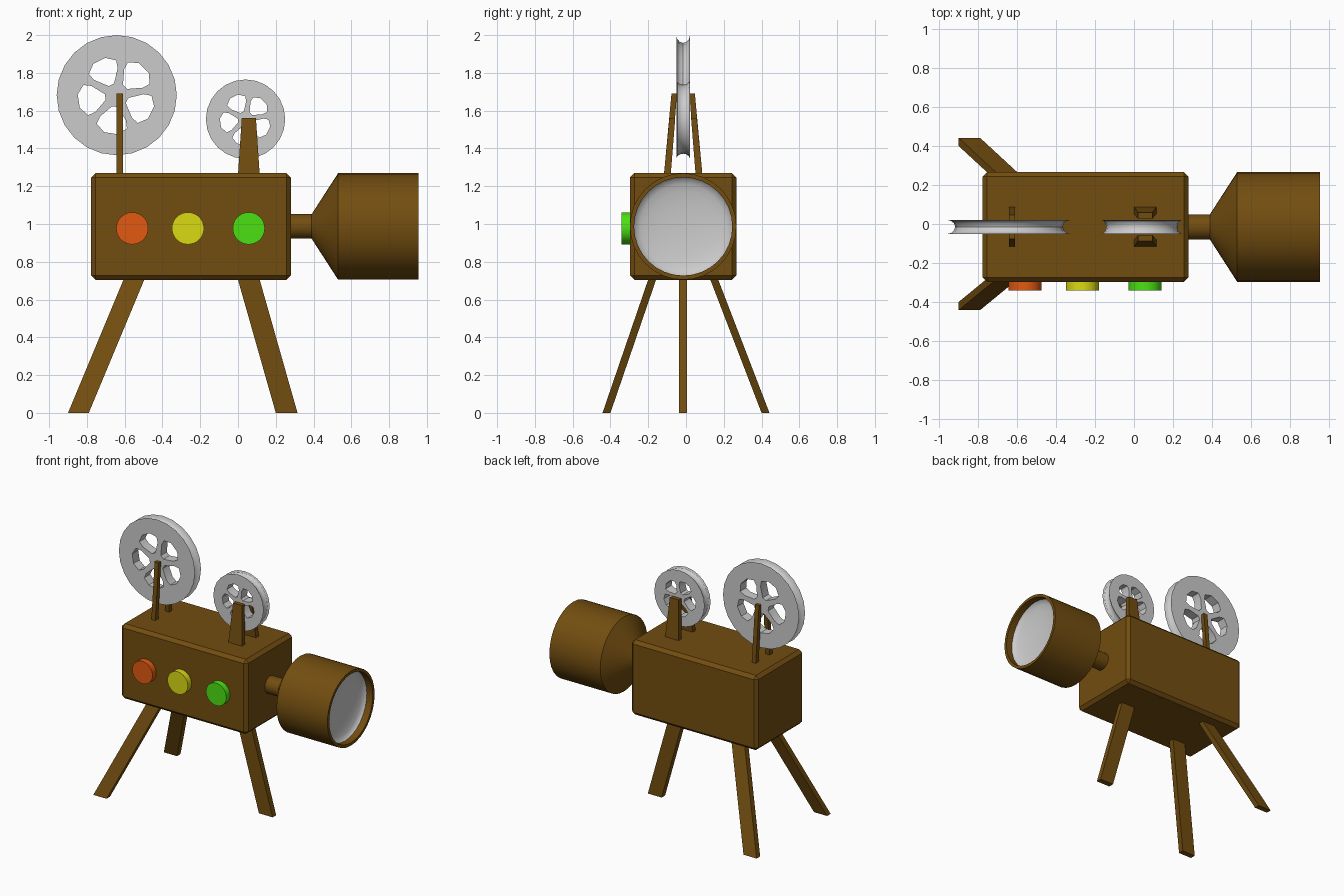
import bpy, bmesh, math
from mathutils import Matrix, Vector

if "Cube" in bpy.data.objects:
    bpy.data.objects.remove(bpy.data.objects["Cube"])

CY = -0.015   # centre plane of the camera body


def material(name, rgb):
    m = bpy.data.materials.new(name)
    m.diffuse_color = (*rgb, 1)
    m.use_nodes = True
    m.node_tree.nodes["Principled BSDF"].inputs["Base Color"].default_value = m.diffuse_color
    return m


BROWN = material("brown", (0.17, 0.075, 0.005))
ORANGE = material("orange", (0.75, 0.10, 0.006))
YELLOW = material("yellow", (0.70, 0.70, 0.006))
GREEN = material("green", (0.07, 0.75, 0.006))


def finish(bm, name, mat=None, smooth=None):
    bmesh.ops.remove_doubles(bm, verts=bm.verts, dist=1e-5)
    bmesh.ops.recalc_face_normals(bm, faces=bm.faces)
    me = bpy.data.meshes.new(name)
    bm.to_mesh(me)
    bm.free()
    ob = bpy.data.objects.new(name, me)
    bpy.context.collection.objects.link(ob)
    if mat:
        me.materials.append(mat)
    if smooth:
        bpy.ops.object.select_all(action='DESELECT')
        ob.select_set(True)
        bpy.context.view_layer.objects.active = ob
        bpy.ops.object.shade_smooth_by_angle(angle=math.radians(smooth))
    return ob


def lathe(name, profile, axis, origin, n, mat=None, smooth=None, closed=False):
    """Spin (along, radius) points around the X or Y axis through origin."""
    bm = bmesh.new()
    u = Vector((1, 0, 0)) if axis == 'X' else Vector((0, 1, 0))
    r = Vector((0, 0, 1))
    vs = [bm.verts.new(Vector(origin) + u * a + r * b) for a, b in profile]
    es = [bm.edges.new(p) for p in zip(vs, vs[1:])]
    if closed:
        es.append(bm.edges.new((vs[-1], vs[0])))
    bmesh.ops.spin(bm, geom=vs + es, cent=origin, axis=u,
                   angle=math.tau, steps=n, use_duplicate=False)
    return finish(bm, name, mat, smooth)


def strut(name, bottom, top, mat=BROWN):
    """Four-sided bar between two horizontal rectangles (x0, x1, y0, y1, z)."""
    bm = bmesh.new()
    rings = []
    for x0, x1, y0, y1, z in (bottom, top):
        rings.append([bm.verts.new((x, y, z)) for x, y in
                      ((x0, y0), (x1, y0), (x1, y1), (x0, y1))])
    a, b = rings
    bm.faces.new(a)
    bm.faces.new(b)
    for i in range(4):
        j = (i + 1) % 4
        bm.faces.new((a[i], a[j], b[j], b[i]))
    return finish(bm, name, mat)


def span(side, near, far):
    return sorted((CY + side * near, CY + side * far))


# Body: chamfered box
bm = bmesh.new()
bmesh.ops.create_cube(bm, size=1, matrix=Matrix.Translation((-0.249, CY, 0.987))
                      @ Matrix.Diagonal((1.058, 0.565, 0.565, 1)))
bmesh.ops.bevel(bm, geom=bm.edges[:], offset=0.024, segments=1, affect='EDGES')
finish(bm, "body", BROWN)

# Lens housing with neck, funnel and hollow mouth
lathe("lens_housing", [(0.27, 0), (0.27, 0.065), (0.39, 0.065), (0.53, 0.282),
                       (0.955, 0.282), (0.955, 0.26), (0.85, 0.26), (0.85, 0)],
      'X', (0, CY, 0.987), 32, BROWN, 30)

# Lens: shallow dish set back inside the mouth
dish = [(0.90 - 0.045 * math.cos(i / 6 * math.pi / 2), 0.26 * math.sin(i / 6 * math.pi / 2))
        for i in range(7)]
lathe("lens", dish, 'X', (0.005, CY, 0.987), 32, None, 40)

# Knobs
for name, x, mat in (("orange_knob", -0.56, ORANGE), ("yellow_knob", -0.265, YELLOW),
                     ("green_knob", 0.057, GREEN)):
    lathe(name, [(-0.342, 0), (-0.342, 0.085), (-0.28, 0.085), (-0.28, 0)],
          'Y', (x, 0, 0.977), 32, mat, 30)

# Tripod legs
strut("front_leg", (0.20, 0.315, CY - 0.021, CY + 0.021, 0),
      (-0.003, 0.112, CY - 0.021, CY + 0.021, 0.715))
for side, name in ((-1, "rear_leg_front_side"), (1, "rear_leg_back_side")):
    lo = (-0.90, -0.79, *sorted((side * 0.40, side * 0.442)), 0)
    strut(name, lo, (-0.602, -0.492, *span(side, 0.140, 0.182), 0.715))

# Reel brackets
for side, tag in ((-1, "front"), (1, "back")):
    strut("large_bracket_" + tag, (-0.643, -0.61, *span(side, 0.066, 0.102), 1.26),
          (-0.643, -0.61, *span(side, 0.033, 0.062), 1.69))
    strut("small_bracket_" + tag, (0.0, 0.115, *span(side, 0.066, 0.102), 1.26),
          (0.02, 0.095, *span(side, 0.042, 0.073), 1.56))


# Reels: grooved disc with five windows cut through
def reel(name, x, z, R):
    w, d = 0.036, 0.13 * R
    groove = [(w * math.cos(i / 6 * math.pi), R - d * math.sin(i / 6 * math.pi))
              for i in range(7)]
    disc = lathe(name, [(w, 0)] + groove + [(-w, 0)], 'Y', (x, CY, z), 24)
    bm = bmesh.new()
    for k in range(5):
        mid = 45 + 72 * k
        pts = [(0.20, 14), (0.45, 29), (0.58, 26), (0.65, 10)]
        pts = pts + [(r, -a) for r, a in reversed(pts)]
        vs = [bm.verts.new((x + R * r * math.cos(math.radians(mid + a)), CY - 0.1,
                            z + R * r * math.sin(math.radians(mid + a)))) for r, a in pts]
        f = bm.faces.new(vs)
        ext = bmesh.ops.extrude_face_region(bm, geom=[f], use_keep_orig=True)
        bmesh.ops.translate(bm, vec=(0, 0.2, 0),
                            verts=[g for g in ext["geom"] if isinstance(g, bmesh.types.BMVert)])
    cutter = finish(bm, name + "_cutter")
    mod = disc.modifiers.new("windows", 'BOOLEAN')
    mod.operation, mod.object, mod.solver = 'DIFFERENCE', cutter, 'EXACT'
    bpy.ops.object.select_all(action='DESELECT')
    disc.select_set(True)
    bpy.context.view_layer.objects.active = disc
    bpy.ops.object.modifier_apply(modifier=mod.name)
    bpy.data.objects.remove(cutter)
    bpy.ops.object.shade_smooth_by_angle(angle=math.radians(32))


reel("large_reel", -0.642, 1.682, 0.318)
reel("small_reel", 0.04, 1.555, 0.21)
